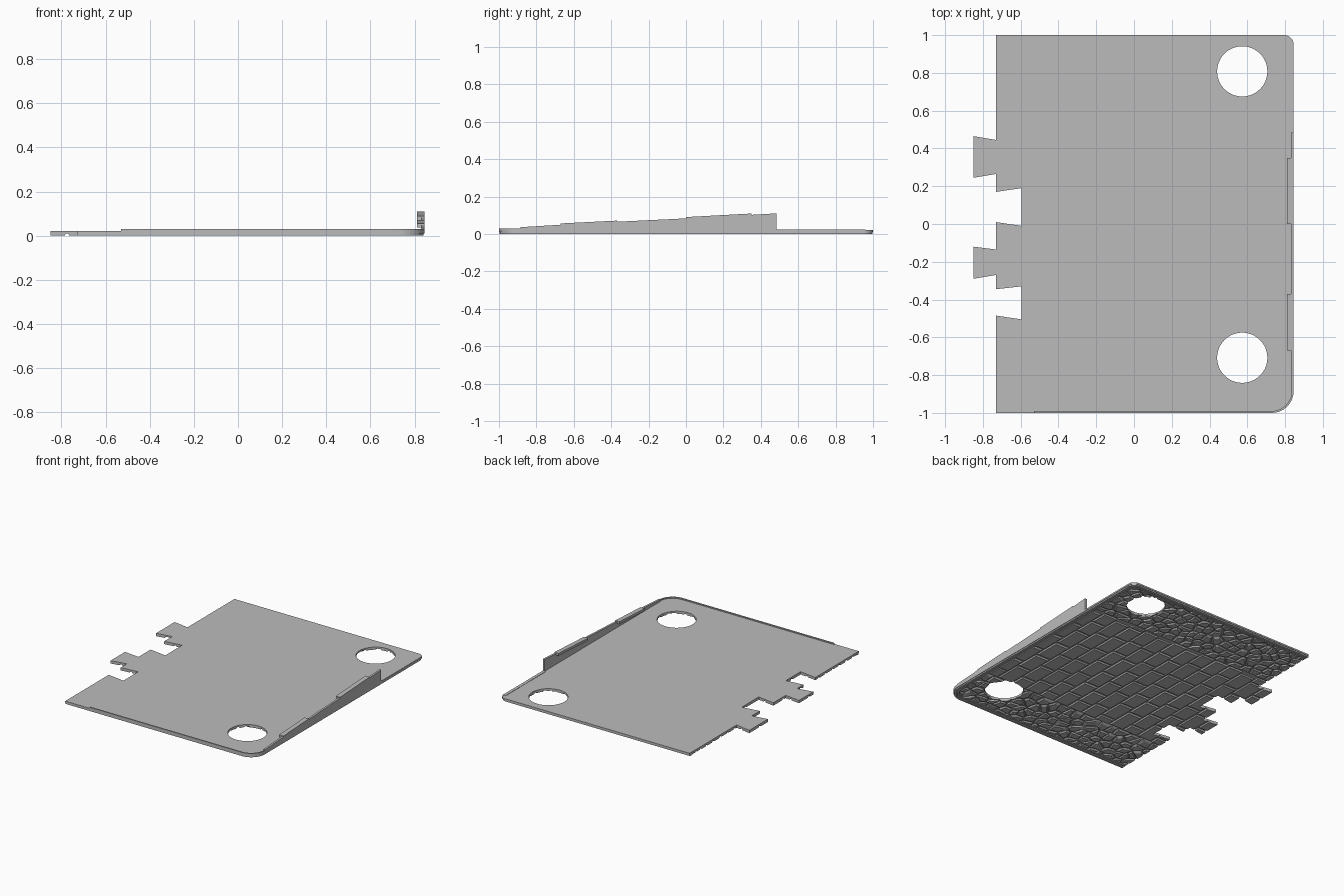
import bpy, bmesh, math, random
from mathutils import Vector

random.seed(4)
cube = bpy.data.objects.get("Cube")
if cube:
    bpy.data.objects.remove(cube, do_unlink=True)

grey = bpy.data.materials.new("stone grey")
grey.use_nodes = True
COLOUR = (0.5, 0.5, 0.5, 1)
grey.diffuse_color = COLOUR
grey.node_tree.nodes["Principled BSDF"].inputs["Base Color"].default_value = COLOUR

BASE, TOP = 0.01, 0.022      # underside and upper side of the slab
HOLES = [(0.573, 0.808), (0.573, -0.708)]


def finish(bm, name):
    bmesh.ops.recalc_face_normals(bm, faces=bm.faces[:])
    mesh = bpy.data.meshes.new(name)
    bm.to_mesh(mesh)
    bm.free()
    obj = bpy.data.objects.new(name, mesh)
    bpy.context.collection.objects.link(obj)
    mesh.materials.append(grey)
    return obj


def add_prism(bm, points, z0, z1, low_scale=1.0):
    """Upright prism; its lower end may be narrowed about its middle."""
    mid = sum((Vector(p) for p in points), Vector((0, 0))) / len(points)
    low = [bm.verts.new((*(mid + (Vector(p) - mid) * low_scale), z0)) for p in points]
    high = [bm.verts.new((*p, z1)) for p in points]
    bm.faces.new(low[::-1])
    bm.faces.new(high)
    for i in range(len(points)):
        j = (i + 1) % len(points)
        bm.faces.new((low[i], low[j], high[j], high[i]))


def prism(name, points, z0, z1):
    bm = bmesh.new()
    add_prism(bm, points, z0, z1)
    return finish(bm, name)


def box(name, x0, x1, y0, y1, z0, z1):
    return prism(name, [(x0, y0), (x1, y0), (x1, y1), (x0, y1)], z0, z1)


def arc(cx, cy, r, a0, a1, n=10):
    return [(cx + r * math.cos(math.radians(a0 + (a1 - a0) * i / n)),
             cy + r * math.sin(math.radians(a0 + (a1 - a0) * i / n))) for i in range(n + 1)]


def boolean(obj, cutter, operation):
    mod = obj.modifiers.new(operation.title(), 'BOOLEAN')
    mod.operation = operation
    mod.solver = 'EXACT'
    mod.object = cutter
    cutter.hide_render = True
    cutter.hide_viewport = True
    cutter.hide_set(True)


# Outline with dovetail tabs and sockets on the left edge
JOINT = [(-0.73, 0.445), (-0.85, 0.465), (-0.85, 0.245), (-0.73, 0.265),
         (-0.73, 0.17), (-0.595, 0.19), (-0.595, -0.01), (-0.73, 0.01),
         (-0.73, -0.135), (-0.85, -0.12), (-0.85, -0.29), (-0.73, -0.27),
         (-0.73, -0.345), (-0.595, -0.33), (-0.595, -0.505), (-0.73, -0.485)]


def edge(inset):
    return ([(-0.73, -1 + inset)]
            + arc(0.73, -0.885, 0.115 - inset, -90, 0)
            + arc(0.795, 0.95, 0.05 - inset, 0, 90)
            + [(-0.73, 1 - inset)])


# Cutter for the two round openings
bm = bmesh.new()
for cx, cy in HOLES:
    add_prism(bm, arc(cx, cy, 0.133, 0, 352.5, 47), -0.1, 0.1)
hole_cutter = finish(bm, "hole_cutter")

# Floor slab
slab = prism("floor_slab", edge(0) + JOINT, BASE, TOP)
boolean(slab, hole_cutter, 'DIFFERENCE')


def band(name, outer, inner, z0, z1):
    """Solid strip between two matching open paths."""
    bm = bmesh.new()
    rings = [[bm.verts.new((*p, z)) for p in path]
             for path, z in ((outer, z0), (outer, z1), (inner, z1), (inner, z0))]
    for k in range(4):
        a, b = rings[k], rings[(k + 1) % 4]
        for i in range(len(a) - 1):
            bm.faces.new((a[i], a[i + 1], b[i + 1], b[i]))
    bm.faces.new([r[0] for r in rings])
    bm.faces.new([r[-1] for r in rings][::-1])
    return finish(bm, name)


# Kerb around the underside, in two steps, and the low rim on the front edge
band("outer_kerb", edge(0.004), edge(0.02), 0.0, BASE)
band("inner_kerb", edge(0.025), edge(0.04), 0.002, BASE)
front = 12
rim_outer, rim_inner = edge(0)[:front], edge(0.01)[:front]
rim_outer[0], rim_inner[0] = (-0.53, -1), (-0.53, -0.99)
band("front_rim", rim_outer, rim_inner, TOP, 0.03)

# Paving area, kept inside the kerb
paving_area = prism("paving_area", edge(0.045) + JOINT, -0.05, 0.05)

# Staggered paving stones along the middle of the underside
Y0, Y1 = -0.6, 0.55
bm = bmesh.new()
width, length, gap = 0.125, 0.19, 0.006
for col in range(15):
    x = -0.9 + col * width
    y = Y0 - (0.5 * length if col % 2 else 0)
    while y < Y1:
        size = length * random.uniform(0.85, 1.15)
        a, b = max(y, Y0) + gap, min(y + size, Y1) - gap
        if b - a > 0.02:
            add_prism(bm, [(x + gap, a), (x + width - gap, a),
                           (x + width - gap, b), (x + gap, b)],
                      random.uniform(0.0, 0.002), BASE, 0.92)
        y += size
pavers = finish(bm, "paving_stones")


# Irregular cobbles: cells around scattered points
def clip(poly, point, normal):
    out = []
    for i, p in enumerate(poly):
        q = poly[(i + 1) % len(poly)]
        dp, dq = (p - point).dot(normal), (q - point).dot(normal)
        if dp <= 0:
            out.append(p)
        if dp * dq < 0:
            out.append(p.lerp(q, dp / (dp - dq)))
    return out


def add_cobbles(bm, y0, y1, step=0.075):
    rows = round((y1 - y0) / step)
    seeds = [Vector((-0.76 + (i + random.uniform(0.1, 0.9)) * step,
                     y0 + (j + random.uniform(0.1, 0.9)) * step))
             for i in range(22) for j in range(rows)]
    for s in seeds:
        cell = [Vector(p) for p in ((-0.76, y0), (0.89, y0), (0.89, y1), (-0.76, y1))]
        for t in seeds:
            if t is not s and (t - s).length < 4 * step:
                cell = clip(cell, (s + t) / 2, t - s)
        mid = sum(cell, Vector((0, 0))) / len(cell)
        cell = [mid + (p - mid) * 0.9 for p in cell]
        add_prism(bm, cell, random.uniform(0.0, 0.003), BASE, 0.75)


bm = bmesh.new()
add_cobbles(bm, -1, Y0)
add_cobbles(bm, Y1, 1)
cobbles = finish(bm, "cobbles")
for stones in (pavers, cobbles):
    boolean(stones, paving_area, 'INTERSECT')
    boolean(stones, hole_cutter, 'DIFFERENCE')


# Sloping wall along the right edge
def side_profile(name, profile, x0, x1):
    bm = bmesh.new()
    add_prism(bm, profile, x0, x1)
    for v in bm.verts:
        v.co = (v.co.z, v.co.x, v.co.y)
    return finish(bm, name)


side_profile("side_wall", [(-0.885, 0.015), (0.485, 0.015), (0.485, 0.11), (0.35, 0.102),
                           (0, 0.083), (-0.37, 0.065), (-0.67, 0.049), (-0.885, 0.036)],
             0.83, 0.845)

# Coping stones overhanging the wall's inner side
for name, y0, y1, z0, z1 in (("front_coping", -0.67, -0.37, 0.056, 0.071),
                             ("rear_coping", 0, 0.35, 0.09, 0.109)):
    side_profile(name, [(y0, z0 - 0.018), (y1, z1 - 0.018), (y1, z1), (y0, z0)], 0.81, 0.845)

# Low ledge behind the wall
box("rear_ledge", 0.82, 0.843, 0.485, 0.96, TOP - 0.002, TOP + 0.002)
